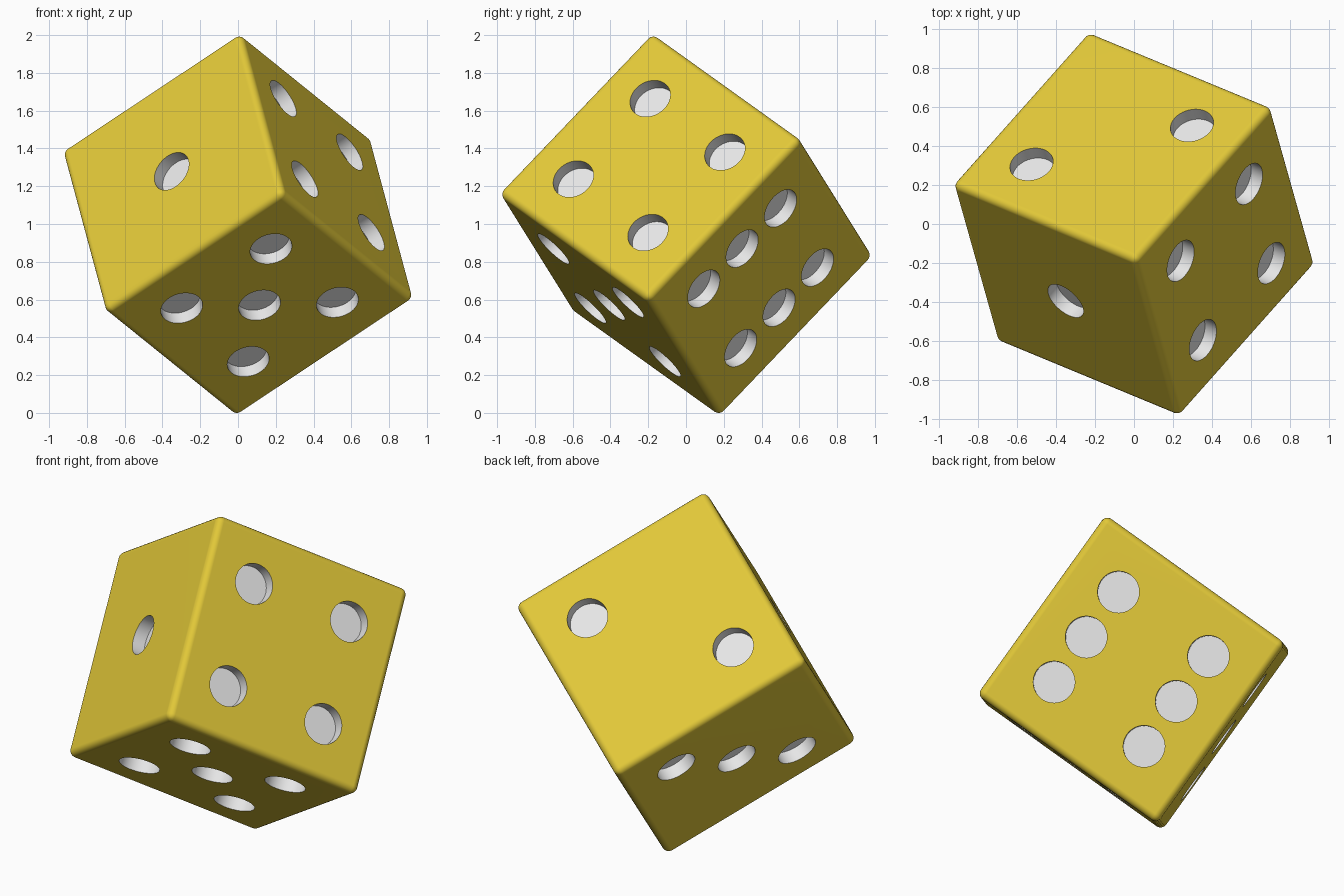
import bpy, bmesh
from mathutils import Matrix, Vector

if "Cube" in bpy.data.objects:
    bpy.data.objects.remove(bpy.data.objects["Cube"])

HALF, ROUND = 0.6, 0.038           # half side of the cube, edge rounding
PIP_R, PIP_D, S = 0.113, 0.075, 0.3  # pip radius, depth, spacing


def material(name, rgb):
    m = bpy.data.materials.new(name)
    m.diffuse_color = (*rgb, 1)
    m.use_nodes = True
    m.node_tree.nodes["Principled BSDF"].inputs["Base Color"].default_value = m.diffuse_color
    return m


mats = [material("golden yellow", (0.76, 0.58, 0.04)),
        material("pip white", (0.85, 0.85, 0.85))]


def to_object(bm, name):
    me = bpy.data.meshes.new(name)
    bm.to_mesh(me)
    bm.free()
    for m in mats:
        me.materials.append(m)
    ob = bpy.data.objects.new(name, me)
    bpy.context.collection.objects.link(ob)
    return ob


# rounded cube body
bm = bmesh.new()
bmesh.ops.create_cube(bm, size=2 * HALF)
bmesh.ops.bevel(bm, geom=bm.edges[:], offset=ROUND, segments=5,
                profile=0.5, affect='EDGES')
die = to_object(bm, "die_body")

# pip layouts: face normal -> pip positions in the cube's own axes
X, Y, Z = Vector((1, 0, 0)), Vector((0, 1, 0)), Vector((0, 0, 1))
corners = [(a, b) for a in (-1, 1) for b in (-1, 1)]
faces = [
    (Z, X, Y, [(0, 0)]),
    (Y, X, Z, [(1, -1), (-1, 1)]),
    (-X, Y, Z, [(-1, 1), (0, 0), (1, -1)]),
    (X, Y, Z, corners),
    (-Y, X, Z, corners + [(0, 0)]),
    (-Z, X, Y, [(a, b) for a in (-1, 1) for b in (-1, 0, 1)]),
]

# cylindrical pip cutters, straddling each face
bm = bmesh.new()
for n, p, q, spots in faces:
    turn = Z.rotation_difference(n).to_matrix().to_4x4()
    for a, b in spots:
        centre = n * HALF + p * (a * S) + q * (b * S)
        bmesh.ops.create_cone(bm, cap_ends=True, segments=48, radius1=PIP_R,
                              radius2=PIP_R, depth=2 * PIP_D,
                              matrix=Matrix.Translation(centre) @ turn)
for f in bm.faces:
    f.material_index = 1
cutter = to_object(bm, "pip_cutter")
cutter.hide_render = True

# carve the pips
bpy.context.view_layer.objects.active = die
die.select_set(True)
cut = die.modifiers.new("pips", 'BOOLEAN')
cut.operation = 'DIFFERENCE'
cut.solver = 'EXACT'
cut.object = cutter
bpy.ops.object.modifier_apply(modifier=cut.name)
bpy.data.objects.remove(cutter)

# balance the die on one corner
u = Vector((0.788, -0.326, 0.523)).normalized()
v = Vector((-0.196, 0.680, 0.706))
v = (v - u * v.dot(u)).normalized()
w = u.cross(v)
die.data.transform(Matrix((u, v, w)).transposed().to_4x4())
low = min(vert.co.z for vert in die.data.vertices)
die.data.transform(Matrix.Translation((0, 0, -low)))

# smooth rounded edges, flat faces, crisp pip rims
bpy.ops.object.shade_smooth_by_angle()
wn = die.modifiers.new("face_normals", 'WEIGHTED_NORMAL')
wn.keep_sharp = True
